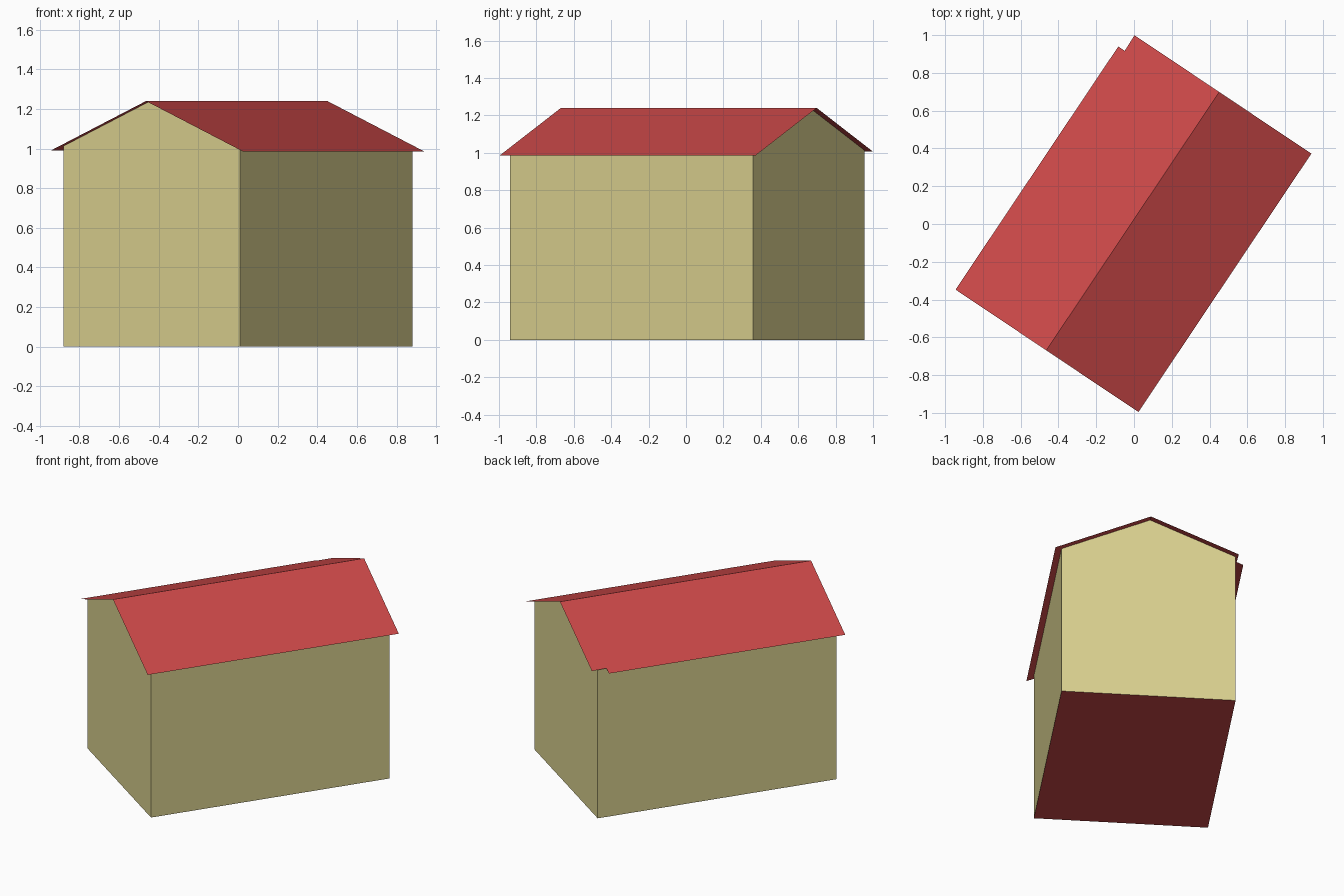
import bpy
import bmesh
import math

cube = bpy.data.objects.get("Cube")
if cube:
    bpy.data.objects.remove(cube, do_unlink=True)

TURN = math.radians(-33.8)           # the house stands diagonally
HALF_W, HALF_L = 0.535, 0.782        # wall footprint
RIDGE_X, RIDGE_Z, PITCH = -0.01, 1.24, 0.432


def material(name, rgb):
    m = bpy.data.materials.new(name)
    m.use_nodes = True
    colour = (*rgb, 1.0)
    m.diffuse_color = colour
    m.node_tree.nodes["Principled BSDF"].inputs["Base Color"].default_value = colour
    return m


def roof_height(x):
    return RIDGE_Z - PITCH * abs(x - RIDGE_X)


def build(name, polygons, mat):
    """Make one object from flat polygons, welding shared corners."""
    bm = bmesh.new()
    for points in polygons:
        bm.faces.new([bm.verts.new(p) for p in points])
    bmesh.ops.remove_doubles(bm, verts=bm.verts, dist=0.0001)
    mesh = bpy.data.meshes.new(name)
    bm.to_mesh(mesh)
    bm.free()
    mesh.materials.append(mat)
    obj = bpy.data.objects.new(name, mesh)
    obj.location = (0, 0.007, 0)
    obj.rotation_euler.z = TURN
    bpy.context.collection.objects.link(obj)
    return obj


wall_colour = material("khaki wall", (0.70, 0.635, 0.275))
roof_colour = material("brick red", (0.60, 0.065, 0.065))

# Walls: two gable ends and two long sides meeting the roof
W, L = HALF_W, HALF_L
profile = [(-W, 0), (W, 0), (W, roof_height(W)),
           (RIDGE_X, RIDGE_Z), (-W, roof_height(-W))]
front = [(x, -L, z) for x, z in profile]
back = [(x, L, z) for x, z in reversed(profile)]
sides = []
for s in (1, -1):
    top = roof_height(s * W)
    sides.append([(s * W, -s * L, 0), (s * W, s * L, 0),
                  (s * W, s * L, top), (s * W, -s * L, top)])
build("walls", [front, back] + sides, wall_colour)

# Floor slab surface
build("floor", [[(-W, -L, 0), (-W, L, 0), (W, L, 0), (W, -L, 0)]], roof_colour)

# Roof: thin slopes, the left one notched at the back eave
END_F, END_B = -0.82, 0.826
right_outline = [(RIDGE_X, END_F), (0.577, END_F), (0.577, END_B), (RIDGE_X, END_B)]
left_outline = [(RIDGE_X, END_F), (RIDGE_X, END_B), (-0.55, END_B),
                (-0.547, 0.729), (-0.588, 0.729), (-0.588, END_F)]
build("roof", [[(x, y, roof_height(x)) for x, y in outline]
               for outline in (right_outline, left_outline)], roof_colour)
